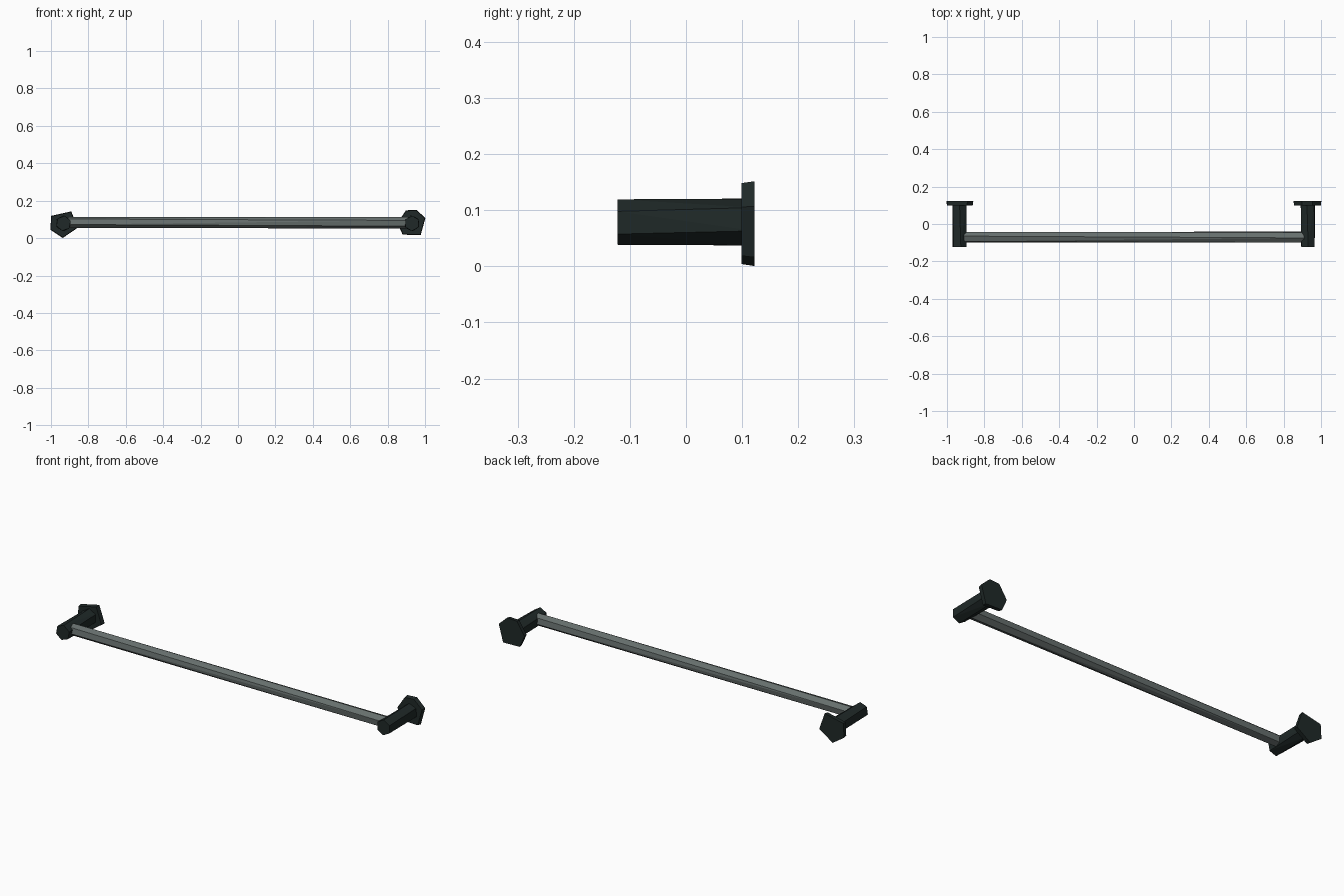
import bpy, bmesh
from math import sin, cos, radians

if "Cube" in bpy.data.objects:
    bpy.data.objects.remove(bpy.data.objects["Cube"])


def material(name, rgb):
    m = bpy.data.materials.new(name)
    m.diffuse_color = (*rgb, 1)
    m.use_nodes = True
    m.node_tree.nodes["Principled BSDF"].inputs["Base Color"].default_value = m.diffuse_color
    return m


dark = material("dark green black", (0.014, 0.022, 0.021))
steel = material("grey steel", (0.135, 0.16, 0.155))


def prism(name, axis, centre, start, end, mat):
    """Low-poly prism; start/end = (position, radius, angles in degrees)."""
    bm = bmesh.new()
    rings = []
    for pos, r, angles in (start, end):
        ring = []
        for a in angles:
            u, v = centre[0] + r * cos(radians(a)), centre[1] + r * sin(radians(a))
            ring.append(bm.verts.new((u, pos, v) if axis == 'Y' else (pos, u, v)))
        rings.append(ring)
        bm.faces.new(ring)
    n = len(rings[0])
    for i in range(n):
        j = (i + 1) % n
        bm.faces.new((rings[0][i], rings[0][j], rings[1][j], rings[1][i]))
    bmesh.ops.triangulate(bm, faces=bm.faces[:])
    bmesh.ops.recalc_face_normals(bm, faces=bm.faces[:])
    me = bpy.data.meshes.new(name)
    bm.to_mesh(me)
    bm.free()
    me.materials.append(mat)
    ob = bpy.data.objects.new(name, me)
    bpy.context.collection.objects.link(ob)
    return ob


def spin(offset, n=6):
    return [offset + i * 360 / n for i in range(n)]


# Wall plates: irregular pentagon on the left, hexagon on the right
left_plate = [57, 148, 205, 267, 342]
right_plate = [22, 72, 115, 178, 230, 307]
for side, x, angles, twist in (("left", -0.933, left_plate, 20),
                               ("right", 0.930, right_plate, 28)):
    prism(side + "_wall_plate", 'Y', (x, 0.078),
          (0.099, 0.074, angles), (0.122, 0.0775, angles), dark)
    # Post reaching forward from the plate, slightly twisted
    prism(side + "_post", 'Y', (x, 0.079),
          (-0.122, 0.0405, spin(twist)), (0.1215, 0.042, spin(twist + 10)), dark)

# Rail between the posts
prism("rail", 'X', (-0.070, 0.083),
      (-0.91, 0.030, spin(20)), (0.91, 0.031, spin(38)), steel)
